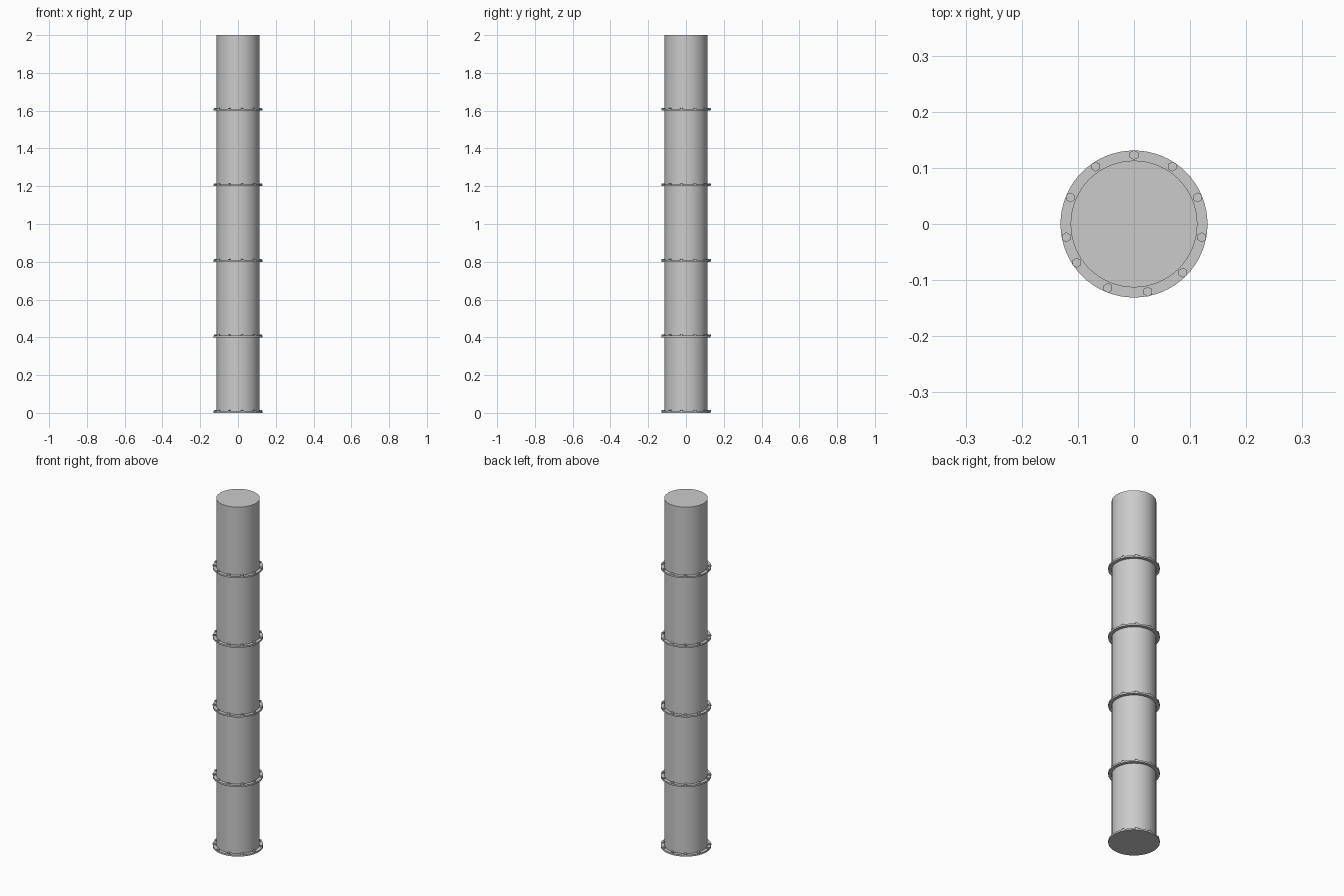
import bpy
from math import radians, cos, sin

if "Cube" in bpy.data.objects:
    bpy.data.objects.remove(bpy.data.objects["Cube"])

PIPE_R, FLANGE_R, BOLT_RING_R = 0.113, 0.131, 0.123
FLANGE_H, BOLT_TOP = 0.009, 0.015
SECTIONS, SECTION_H = 5, 0.4


def cylinder(name, radius, z0, z1, sides, x=0, y=0, smooth=True):
    bpy.ops.mesh.primitive_cylinder_add(vertices=sides, radius=radius, depth=z1 - z0,
                                        location=(x, y, (z0 + z1) / 2))
    ob = bpy.context.object
    ob.name = name
    if smooth:
        bpy.ops.object.shade_smooth_by_angle(angle=radians(30))
    return ob


# one continuous pipe
cylinder("pipe", PIPE_R, 0, SECTIONS * SECTION_H, 64)

# one hexagonal bolt, its mesh shared by all the others
bolt = cylinder("bolt", 0.0088, FLANGE_H - 0.002, BOLT_TOP, 6, smooth=False)
bolt_mesh, bolt_z = bolt.data, bolt.location.z
bpy.data.objects.remove(bolt)

# flange collar with a ring of eleven bolts at the base of each section
for s in range(SECTIONS):
    z = s * SECTION_H
    cylinder(f"flange_{s + 1}", FLANGE_R, z, z + FLANGE_H, 64)
    for k in range(-7, 4):
        a = radians(90 + 33.7 * k)
        ob = bpy.data.objects.new(f"bolt_{s + 1}_{k + 8}", bolt_mesh)
        ob.location = (BOLT_RING_R * cos(a), BOLT_RING_R * sin(a), z + bolt_z)
        bpy.context.collection.objects.link(ob)
